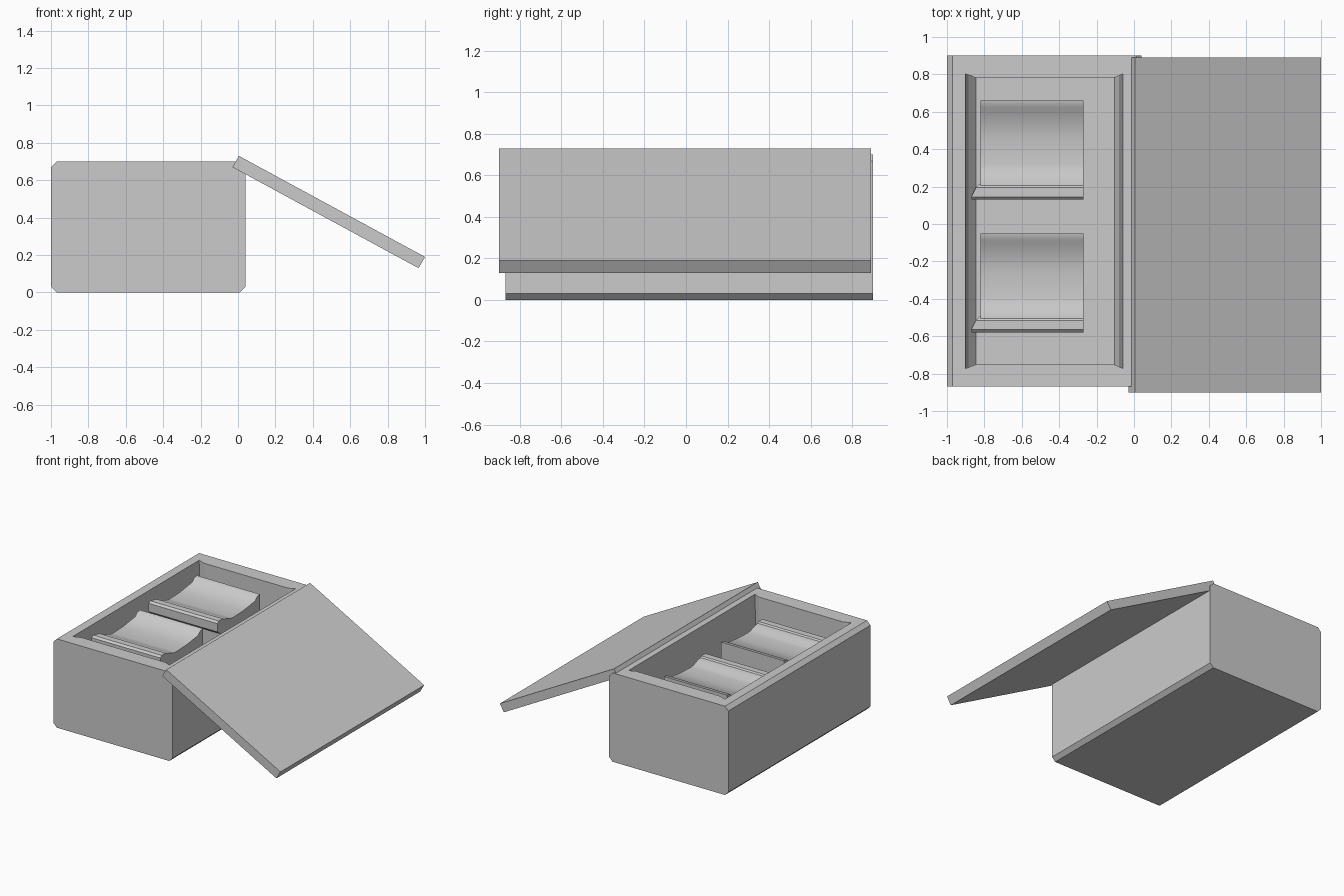
import bpy, bmesh, math
from mathutils import Vector

if "Cube" in bpy.data.objects:
    bpy.data.objects.remove(bpy.data.objects["Cube"])

grey = bpy.data.materials.new("plain_grey")
grey.use_nodes = True
COLOUR = (0.6, 0.6, 0.6, 1)
grey.diffuse_color = COLOUR
grey.node_tree.nodes["Principled BSDF"].inputs["Base Color"].default_value = COLOUR


def finish(bm, name):
    bmesh.ops.recalc_face_normals(bm, faces=bm.faces)
    mesh = bpy.data.meshes.new(name)
    bm.to_mesh(mesh)
    bm.free()
    mesh.materials.append(grey)
    obj = bpy.data.objects.new(name, mesh)
    bpy.context.collection.objects.link(obj)
    return obj


def loft(rings, name):
    """Skin a stack of equal-length rings and cap both ends."""
    bm = bmesh.new()
    loops = [[bm.verts.new(p) for p in ring] for ring in rings]
    for a, b in zip(loops, loops[1:]):
        for i in range(len(a)):
            j = (i + 1) % len(a)
            bm.faces.new((a[i], a[j], b[j], b[i]))
    bm.faces.new(loops[0])
    bm.faces.new(loops[-1])
    return finish(bm, name)


# Chest body: chamfered profile run along the depth
W, H, C = 0.04, 0.70, 0.03
profile = [(-1 + C, 0), (W - C, 0), (W, C), (W, H - C),
           (W - C, H), (-1 + C, H), (-1, H - C), (-1, C)]
body = loft([[(x, y, z) for x, z in profile] for y in (-0.87, 0.9)], "chest_body")


# Hollow: opening with flared corners, side walls sloping in to the floor
def hollow_ring(left, right, flare, z):
    front, back, l, r = -0.75, 0.78, -0.84, -0.11
    return [(left, front - flare, z), (l, front, z), (r, front, z), (right, front - flare, z),
            (right, back + flare, z), (r, back, z), (l, back, z), (left, back + flare, z)]


cutter = loft([hollow_ring(-0.90, -0.06, 0.022, 0.75),
               hollow_ring(-0.90, -0.06, 0.022, 0.70),
               hollow_ring(-0.885, -0.08, 0.015, 0.15),
               hollow_ring(-0.845, -0.105, 0.002, 0.10)], "hollow_cutter")
cutter.hide_render = True
cut = body.modifiers.new("hollow", "BOOLEAN")
cut.object = cutter
cut.operation = "DIFFERENCE"
cut.solver = "EXACT"
bpy.context.view_layer.objects.active = body
body.select_set(True)
bpy.ops.object.modifier_apply(modifier=cut.name)
bpy.data.objects.remove(cutter)

# Lid: flat board leaning down from the right-hand rim
lid_profile = [(0.005, 0.73), (-0.03, 0.67), (0.965, 0.13), (1.0, 0.19)]
loft([[(x, y, z) for x, z in lid_profile] for y in (-0.9, 0.89)], "lid")


# Two padded blocks, each with a dished top and a rolled front lip
pad_profile = [(0, 0.1), (0.49, 0.1), (0.49, 0.655), (0.455, 0.65), (0.43, 0.625),
               (0.28, 0.605), (0.15, 0.6), (0.12, 0.605), (0.08, 0.62), (0.04, 0.63), (0, 0.63)]
lip_profile = [(-0.04, 0.56), (-0.02, 0.54), (0.02, 0.54), (0.045, 0.56),
               (0.045, 0.62), (0.025, 0.64), (-0.025, 0.64), (-0.04, 0.625)]
for name, y0 in (("front", -0.54), ("back", 0.17)):
    parts = [loft([[(x, y0 + y, z) for y, z in pad_profile] for x in (-0.82, -0.27)],
                  name + "_block"),
             loft([[(x + (max(y, 0) if x < -0.5 else 0), y0 + y, z) for y, z in lip_profile]
                   for x in (-0.87, -0.27)], name + "_block_lip")]
    bpy.ops.object.select_all(action="DESELECT")
    for part in parts:
        part.select_set(True)
    bpy.context.view_layer.objects.active = parts[0]
    bpy.ops.object.shade_smooth_by_angle(angle=math.radians(42))
